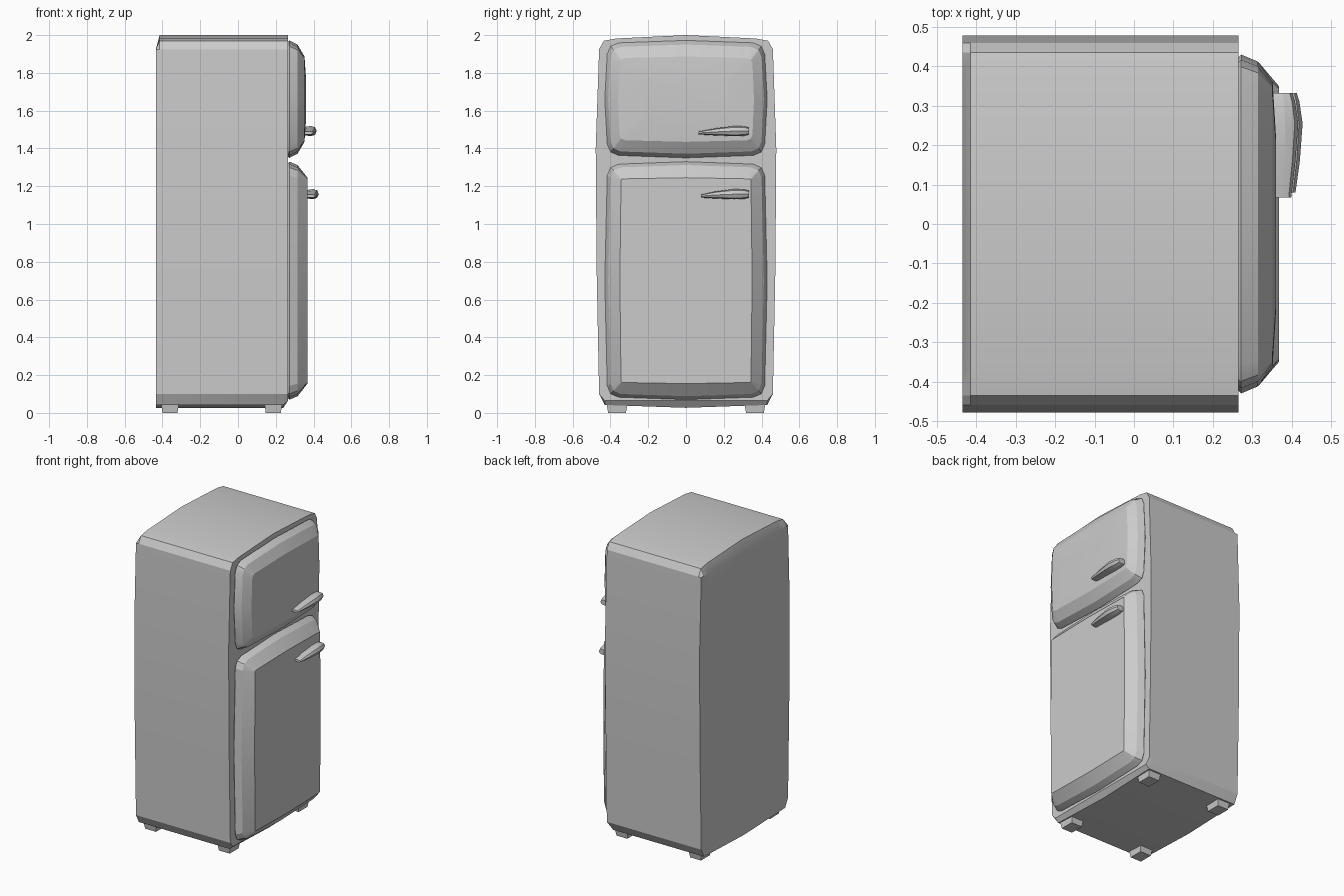
import bpy, bmesh, math

if "Cube" in bpy.data.objects:
    bpy.data.objects.remove(bpy.data.objects["Cube"])


def loft(name, rings):
    """Skin matching closed rings of 3D points and cap both ends."""
    bm = bmesh.new()
    loops = [[bm.verts.new(p) for p in r] for r in rings]
    n = len(rings[0])
    for a, b in zip(loops, loops[1:]):
        for i in range(n):
            j = (i + 1) % n
            bm.faces.new((a[i], a[j], b[j], b[i]))
    bm.faces.new(loops[0][::-1])
    bm.faces.new(loops[-1])
    bmesh.ops.recalc_face_normals(bm, faces=bm.faces)
    me = bpy.data.meshes.new(name)
    bm.to_mesh(me)
    bm.free()
    ob = bpy.data.objects.new(name, me)
    bpy.context.collection.objects.link(ob)
    for o in bpy.context.selected_objects:
        o.select_set(False)
    bpy.context.view_layer.objects.active = ob
    ob.select_set(True)
    bpy.ops.object.shade_smooth_by_angle(angle=math.radians(20))
    return ob


def mirrored(half):
    """Close a half outline (top centre to bottom centre) across y = 0."""
    return half + [(-y, z) for y, z in half[-2:0:-1]]


# Bulging cabinet, with bevelled top back and bottom front edges
profile = mirrored([(0, 2.0), (0.37, 1.982), (0.435, 1.97), (0.46, 1.925),
                    (0.478, 1.4), (0.473, 0.75), (0.46, 0.1), (0.43, 0.042),
                    (0, 0.027)])
loft("cabinet", [
    [(-0.435, y, min(z, 1.925)) for y, z in profile],
    [(-0.415, y, z) for y, z in profile],
    [(0.24, y, z) for y, z in profile],
    [(0.265, y, max(z, 0.065)) for y, z in profile]])


# Doors: bowed rounded outlines stepping in toward the front
def door_ring(x, hy, z0, z1, c, bow=0.013):
    zm = (z0 + z1) / 2
    e = hy - bow
    half = [(0, z1), (e - c, z1 - bow), (e - c * 0.3, z1 - bow - c * 0.3),
            (e, z1 - bow - c), (hy, zm), (e, z0 + bow + c),
            (e - c * 0.3, z0 + bow + c * 0.3), (e - c, z0 + bow), (0, z0)]
    return [(x, y, z) for y, z in mirrored(half)]


def door(name, z0, z1, steps):
    loft(name, [door_ring(x, 0.43 - iy, z0 + iz, z1 - iz, c, b)
                for x, iy, iz, c, b in steps])


door("freezer_door", 1.35, 1.972, [
    (0.26, 0.012, 0.012, 0.06, 0.013), (0.272, 0, 0, 0.06, 0.013),
    (0.315, 0.018, 0.022, 0.055, 0.012), (0.352, 0.07, 0.085, 0.03, 0.008),
    (0.36, 0.2, 0.2, 0.02, 0.004)])
door("fridge_door", 0.07, 1.33, [
    (0.26, 0.012, 0.012, 0.06, 0.013), (0.272, 0, 0, 0.06, 0.013),
    (0.315, 0.018, 0.018, 0.055, 0.012), (0.368, 0.08, 0.085, 0.008, 0.006)])


# Handles: tapered bars, thickest near the outer side
def handle(name, x0, zc, y0):
    rings = []
    for y, d, h, dz in [(y0, 0.042, 0.008, -0.01), (0.16, 0.053, 0.019, -0.004),
                        (0.255, 0.06, 0.027, 0), (0.31, 0.052, 0.025, 0),
                        (0.333, 0.045, 0.018, 0)]:
        sec = [(-0.02, -h * 0.7), (d * 0.45, -h), (d * 0.85, -h * 0.75), (d, 0),
               (d * 0.85, h * 0.75), (d * 0.45, h), (-0.02, h * 0.7)]
        rings.append([(x0 + a, y, zc + dz + b) for a, b in sec])
    loft(name, rings)


handle("freezer_handle", 0.357, 1.492, 0.067)
handle("fridge_handle", 0.368, 1.158, 0.08)

# Four tapered feet
for xn, cx in (("rear", -0.36), ("front", 0.187)):
    for yn, s in (("left", -1), ("right", 1)):
        def pad(hx, hy, z):
            return [(cx + i * hx, s * 0.365 + j * hy, z)
                    for i, j in ((-1, -1), (1, -1), (1, 1), (-1, 1))]
        loft(f"{xn}_{yn}_foot", [pad(0.04, 0.047, 0), pad(0.047, 0.056, 0.05)])
